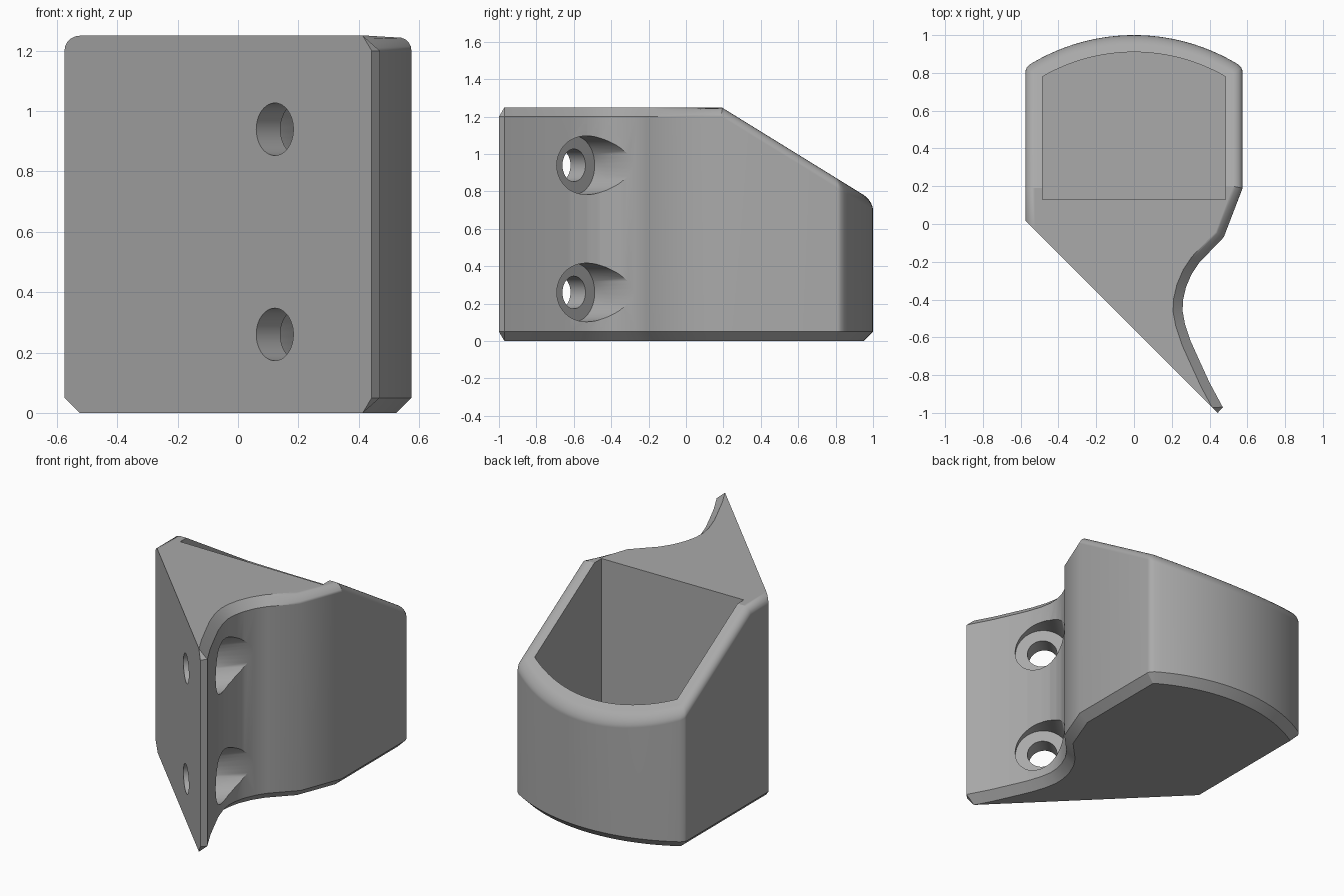
import bpy, bmesh, math
from mathutils import Vector, Matrix

if "Cube" in bpy.data.objects:
    bpy.data.objects.remove(bpy.data.objects["Cube"], do_unlink=True)

EDGE = 0.05       # chamfer and rounding size
HEIGHT = 1.25
BEND = 0.19       # y where the top starts to slope down
SLOPE = 0.617
DIAG = -0.557     # mounting face lies on x + y = DIAG
HALF = 0.575
ARC_Y = -0.057    # centre of the curved back wall

grey = bpy.data.materials.new("plain grey")
grey.use_nodes = True
grey.diffuse_color = (0.4, 0.4, 0.4, 1)
grey.node_tree.nodes["Principled BSDF"].inputs["Base Color"].default_value = (0.4, 0.4, 0.4, 1)


def arc(radius, half, steps):
    """Points of the curved back, from +x to -x."""
    a = math.asin(half / radius)
    angles = [a - 2 * a * i / steps for i in range(steps + 1)]
    return [Vector((radius * math.sin(t), ARC_Y + radius * math.cos(t))) for t in angles]


def add_object(name, bm):
    bmesh.ops.recalc_face_normals(bm, faces=bm.faces)
    mesh = bpy.data.meshes.new(name)
    bm.to_mesh(mesh)
    bm.free()
    mesh.materials.append(grey)
    ob = bpy.data.objects.new(name, mesh)
    bpy.context.collection.objects.link(ob)
    return ob


# Footprint: mounting tip, concave flank, side, curved back, other side
flank = [(0.443, -1.0), (0.47, -0.97), (0.40, -0.84), (0.345, -0.72), (0.30, -0.62),
         (0.27, -0.53), (0.257, -0.46), (0.26, -0.40), (0.275, -0.335),
         (0.305, -0.265), (0.345, -0.205), (0.475, -0.07), (HALF, BEND)]
corner = [(HALF, 0.81), (0.568, 0.827)]
outline = [Vector(p) for p in flank + corner]
outline += arc(1.057, 0.55, 28)
outline += [Vector((-x, y)) for x, y in reversed(corner)]
outline += [Vector((-HALF, BEND)), Vector((-HALF, DIAG + HALF))]
n = len(outline)
right_bend, left_bend = len(flank) - 1, n - 2


def inward(i):
    d = (outline[i + 1] - outline[i]).normalized()
    return d, Vector((-d.y, d.x))


def slide(i, seg):
    """Inset an end point, keeping it on the mounting face."""
    d, nor = inward(seg)
    p = outline[i] + nor * EDGE
    return p + d * ((DIAG - p.x - p.y) / (d.x + d.y))


inset = [slide(1, 1), slide(1, 1)]
for i in range(2, n - 1):
    a, b = inward(i - 1)[1], inward(i)[1]
    inset.append(outline[i] + (a + b) * (EDGE / (1 + a.dot(b))))
inset.append(slide(n - 1, n - 2))


def top(y):
    return HEIGHT - SLOPE * max(0, y - BEND)


# Body: stacked rings with chamfered base and softened sloping rim
bm = bmesh.new()
rings = [[bm.verts.new((*p, 0)) for p in inset],
         [bm.verts.new((*p, EDGE)) for p in outline]]
STEPS = 5
for k in range(STEPS + 1):
    f = k / STEPS
    ring = []
    for i in range(n):
        if i < right_bend:                     # straight chamfer on the flank
            t, drop = f, 1 - f
        else:                                  # rounded elsewhere
            t, drop = 1 - math.cos(f * math.pi / 2), 1 - math.sin(f * math.pi / 2)
        p = outline[i].lerp(inset[i], t)
        ring.append(bm.verts.new((*p, top(p.y) - EDGE * drop)))
    rings.append(ring)
for low, high in zip(rings, rings[1:]):
    for i in range(n):
        j = (i + 1) % n
        bm.faces.new((low[i], low[j], high[j], high[i]))
bm.faces.new(rings[0][::-1])
bm.faces.new(rings[-1][right_bend:left_bend + 1])
bm.faces.new(rings[-1][:right_bend + 1] + rings[-1][left_bend:])
bmesh.ops.remove_doubles(bm, verts=bm.verts, dist=0.0005)
body = add_object("holder_body", bm)

# Pocket cutter
bm = bmesh.new()
shape = arc(0.967, 0.485, 32) + [Vector((-0.485, 0.13)), Vector((0.485, 0.13))]
face = bm.faces.new([bm.verts.new((*p, 0.1)) for p in shape])
ext = bmesh.ops.extrude_face_region(bm, geom=[face])
bmesh.ops.translate(bm, vec=(0, 0, 2),
                    verts=[v for v in ext["geom"] if isinstance(v, bmesh.types.BMVert)])
cutters = [add_object("pocket_cutter", bm)]

# Screw hole and counterbore cutters, square to the mounting face
axis = Vector((1, 1, 0)).normalized()
for z in (0.26, 0.94):
    start = Vector((0.122, DIAG - 0.122, z))
    for name, radius, a, b in (("screw_cutter", 0.087, -0.1, 0.2),
                               ("counterbore_cutter", 0.157, 0.113, 0.75)):
        bm = bmesh.new()
        place = Matrix.Translation(start + axis * (a + b) / 2) @ \
            axis.to_track_quat('Z', 'Y').to_matrix().to_4x4()
        bmesh.ops.create_cone(bm, cap_ends=True, segments=48, radius1=radius,
                              radius2=radius, depth=b - a, matrix=place)
        cutters.append(add_object(name, bm))

# Cut the pocket and the holes
bpy.ops.object.select_all(action='DESELECT')
body.select_set(True)
bpy.context.view_layer.objects.active = body
for c in cutters:
    c.hide_render = True
    mod = body.modifiers.new("cut", 'BOOLEAN')
    mod.operation, mod.solver, mod.object = 'DIFFERENCE', 'EXACT', c
    bpy.ops.object.modifier_apply(modifier=mod.name)
    bpy.data.objects.remove(c, do_unlink=True)

# Smooth curved walls, keep edges crisp
bpy.ops.object.shade_smooth_by_angle(angle=math.radians(30))
weighted = body.modifiers.new("even_shading", 'WEIGHTED_NORMAL')
weighted.keep_sharp = True
